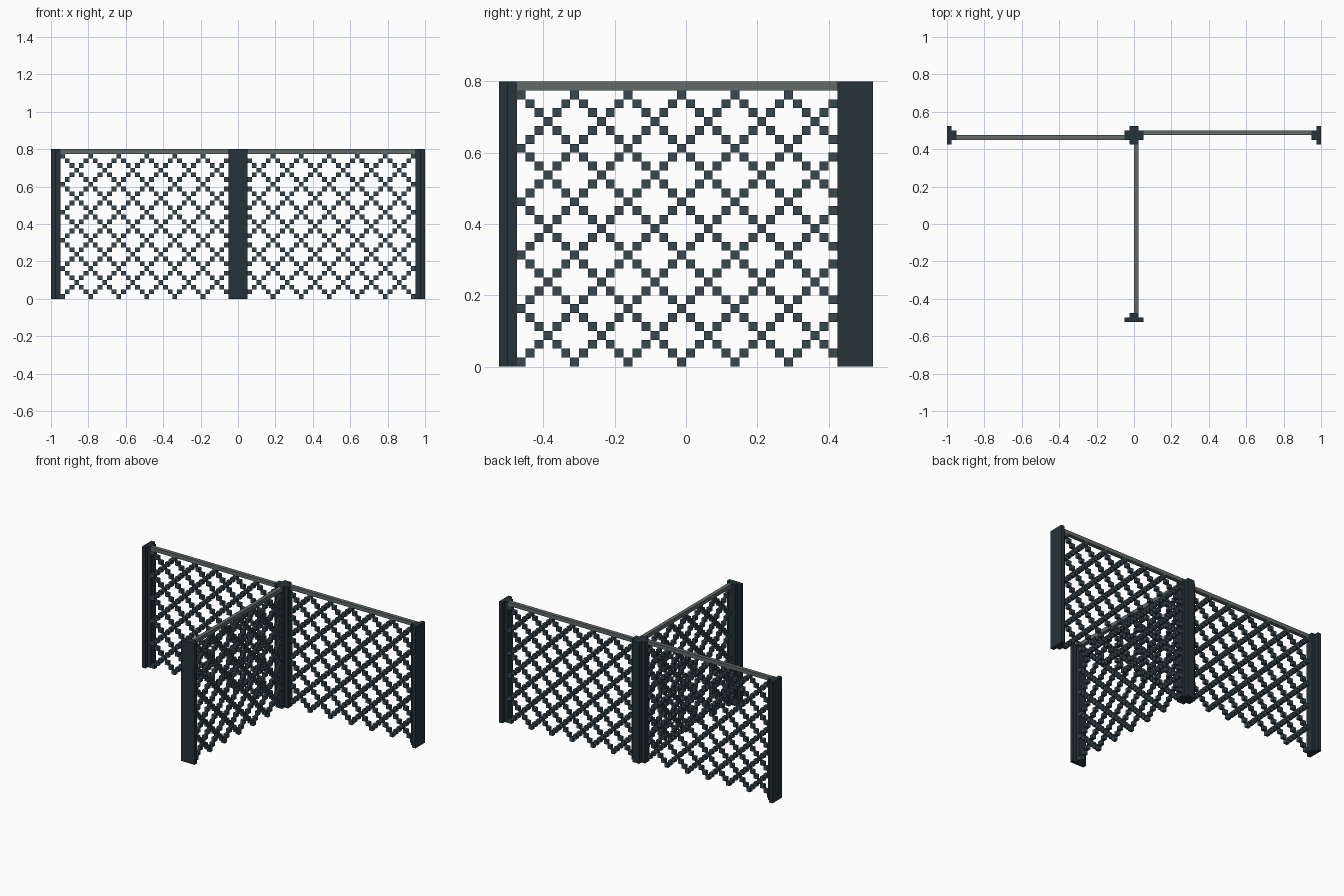
import bpy, bmesh, math
from mathutils import Matrix

cube = bpy.data.objects.get("Cube")
if cube:
    bpy.data.objects.remove(cube, do_unlink=True)

S = 0.025            # grid step
HEIGHT = 32 * S      # fence height
HUB = Matrix.Translation((0, 0.475, 0))


def make_material(name, hex_code):
    rgb = [int(hex_code[i:i + 2], 16) / 255 for i in (0, 2, 4)]
    lin = [c / 12.92 if c <= 0.04045 else ((c + 0.055) / 1.055) ** 2.4 for c in rgb]
    mat = bpy.data.materials.new(name)
    mat.use_nodes = True
    mat.diffuse_color = (*lin, 1)
    mat.node_tree.nodes["Principled BSDF"].inputs["Base Color"].default_value = (*lin, 1)
    return mat


POST = make_material("dark slate", "263238")
LATTICE = make_material("slate", "37474F")
RAIL = make_material("grey", "616B69")


def finish(name, bm, mat, angle):
    """Turn the bmesh into an object, rotated about the centre post."""
    bm.transform(HUB @ Matrix.Rotation(angle, 4, "Z"))
    bmesh.ops.recalc_face_normals(bm, faces=bm.faces)
    mesh = bpy.data.meshes.new(name)
    bm.to_mesh(mesh)
    bm.free()
    mesh.materials.append(mat)
    obj = bpy.data.objects.new(name, mesh)
    bpy.context.collection.objects.link(obj)


def add_box(bm, lo, hi):
    size = [b - a for a, b in zip(lo, hi)]
    mid = [(a + b) / 2 for a, b in zip(lo, hi)]
    bmesh.ops.create_cube(bm, size=1, matrix=Matrix.Translation(mid) @ Matrix.Diagonal((*size, 1)))


def prism(name, profile, angle):
    """Extrude a plan profile, in grid steps, to full height."""
    bm = bmesh.new()
    face = bm.faces.new([bm.verts.new((x * S, y * S, 0)) for x, y in profile])
    top = bmesh.ops.extrude_face_region(bm, geom=[face])
    verts = [v for v in top["geom"] if isinstance(v, bmesh.types.BMVert)]
    bmesh.ops.translate(bm, verts=verts, vec=(0, 0, HEIGHT))
    finish(name, bm, POST, angle)


# Cross-shaped post where the three panels meet
prism("centre_post", [(-2, -1), (-1, -1), (-1, -2), (1, -2), (1, -1), (2, -1),
                      (2, 1), (1, 1), (1, 2), (-1, 2), (-1, 1), (-2, 1)], 0)

# Each wing: T-shaped end post, top rail and stepped diagonal lattice
T_PROFILE = [(-40, -2), (-39, -2), (-39, -1), (-38, -1),
             (-38, 1), (-39, 1), (-39, 2), (-40, 2)]
for side, turn in (("right", 0), ("front", 1), ("left", 2)):
    angle = turn * math.pi / 2
    prism(side + "_end_post", T_PROFILE, angle)

    bm = bmesh.new()
    add_box(bm, (-38 * S, -S, 31 * S), (-2 * S, 0, HEIGHT))
    finish(side + "_top_rail", bm, RAIL, angle)

    bm = bmesh.new()
    for u in range(36):
        for k in range(31):
            if (u + k) % 6 == 0 or (u - k) % 6 == 0:
                x = (u - 38) * S
                add_box(bm, (x, -S, k * S), (x + S, 0, (k + 1) * S))
    finish(side + "_lattice", bm, LATTICE, angle)
